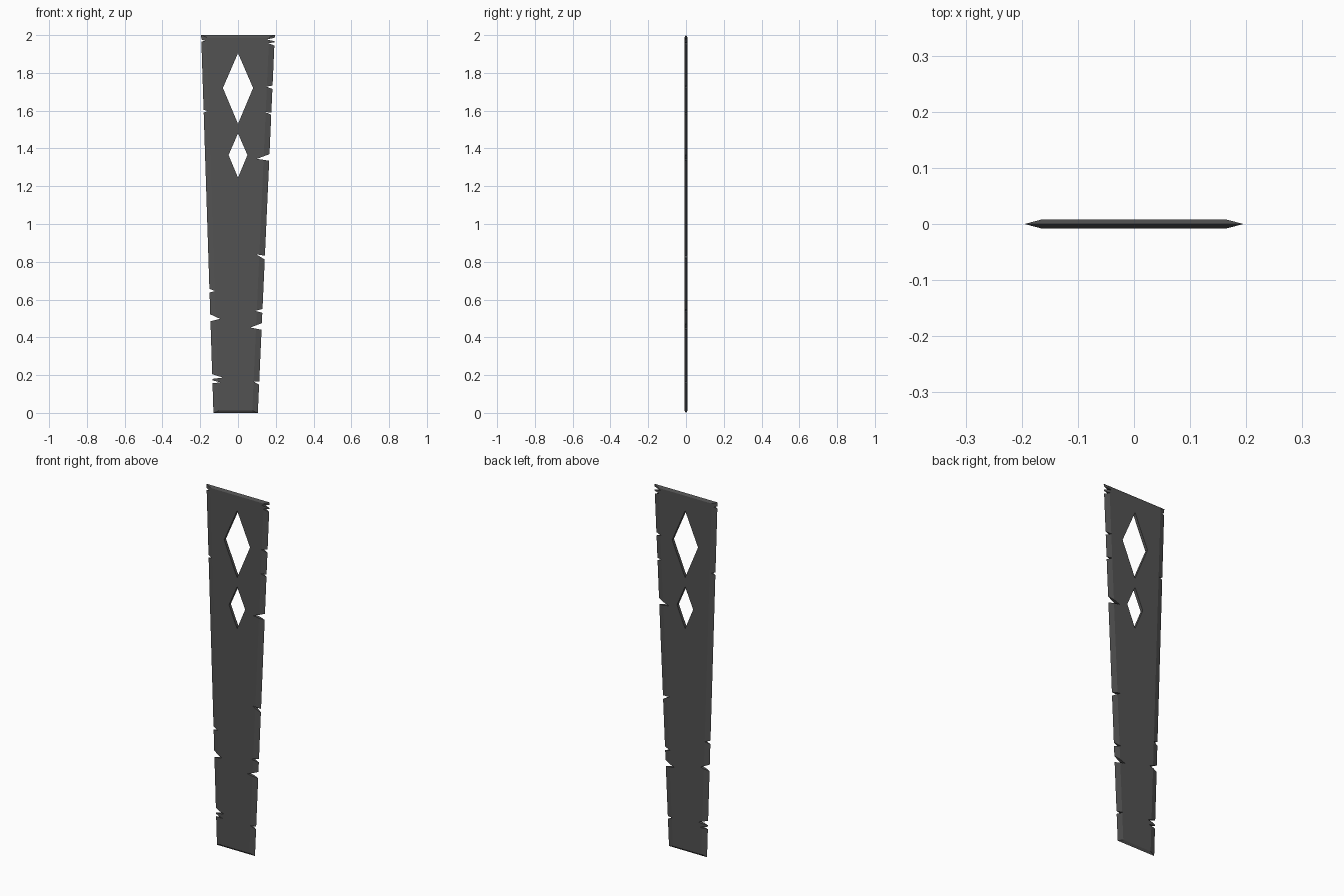
import bpy, bmesh

if "Cube" in bpy.data.objects:
    bpy.data.objects.remove(bpy.data.objects["Cube"])

mat = bpy.data.materials.new("dark steel")
mat.diffuse_color = (0.085, 0.085, 0.085, 1)
mat.use_nodes = True
mat.node_tree.nodes["Principled BSDF"].inputs["Base Color"].default_value = mat.diffuse_color


def make_object(name, bm):
    bmesh.ops.recalc_face_normals(bm, faces=bm.faces[:])
    me = bpy.data.meshes.new(name)
    bm.to_mesh(me)
    bm.free()
    me.materials.append(mat)
    ob = bpy.data.objects.new(name, me)
    bpy.context.collection.objects.link(ob)
    return ob


def right_edge(z):
    return 0.105 + 0.045 * z


def left_edge(z):
    return -(0.13 + 0.0325 * z)


# Blade: sharp rim outline at y=0, raised flat plates front and back
bm = bmesh.new()


def ring(y, inset, z0, z1):
    return [bm.verts.new(p) for p in (
        (left_edge(z0) + inset, y, z0), (right_edge(z0) - inset, y, z0),
        (right_edge(z1) - inset, y, z1), (left_edge(z1) + inset, y, z1))]


rim = ring(0, 0, 0, 2)
for y in (-0.008, 0.008):
    plate = ring(y, 0.03, 0.012, 1.988)
    bm.faces.new(plate)
    for i in range(4):
        j = (i + 1) % 4
        bm.faces.new((rim[i], rim[j], plate[j], plate[i]))
blade = make_object("blade", bm)

# Cutters: diamond holes and edge nicks
cut = bmesh.new()


def prism(points):
    front = [cut.verts.new((x, -0.05, z)) for x, z in points]
    back = [cut.verts.new((x, 0.05, z)) for x, z in points]
    cut.faces.new(front)
    cut.faces.new(back[::-1])
    n = len(points)
    for i in range(n):
        j = (i + 1) % n
        cut.faces.new((front[i], back[i], back[j], front[j]))


for half, low, mid, high in ((0.08, 1.53, 1.72, 1.905), (0.05, 1.245, 1.365, 1.48)):
    prism([(0, high), (half, mid), (0, low), (-half, mid)])


def nick(edge, tip_x, tip_z, z_top, z_low):
    # triangle extended a little past the rim
    k = 1.1
    pts = [(tip_x, tip_z)]
    for z in (z_top, z_low):
        pts.append((tip_x + (edge(z) - tip_x) * k, tip_z + (z - tip_z) * k))
    prism(pts)


for n in ((0.15, 1.977, 1.986, 1.968), (0.16, 1.957, 1.962, 1.945),
          (0.15, 1.727, 1.733, 1.715), (0.145, 1.592, 1.591, 1.578),
          (0.10, 1.345, 1.37, 1.335), (0.095, 0.84, 0.832, 0.812),
          (0.09, 0.54, 0.55, 0.53), (0.065, 0.452, 0.475, 0.44),
          (0.08, 0.167, 0.166, 0.15)):
    nick(right_edge, *n)
for n in ((-0.175, 1.97, 1.977, 1.965), (-0.16, 1.597, 1.605, 1.59),
          (-0.12, 0.645, 0.657, 0.637), (-0.095, 0.498, 0.522, 0.485),
          (-0.08, 0.187, 0.205, 0.18), (-0.09, 0.161, 0.172, 0.158)):
    nick(left_edge, *n)
cutter = make_object("notch_cutter", cut)
cutter.hide_render = True

# Apply the cut, then discard the helper
mod = blade.modifiers.new("cut", 'BOOLEAN')
mod.operation = 'DIFFERENCE'
mod.solver = 'EXACT'
mod.object = cutter
bpy.context.view_layer.objects.active = blade
blade.select_set(True)
bpy.ops.object.modifier_apply(modifier=mod.name)
bpy.data.objects.remove(cutter)
